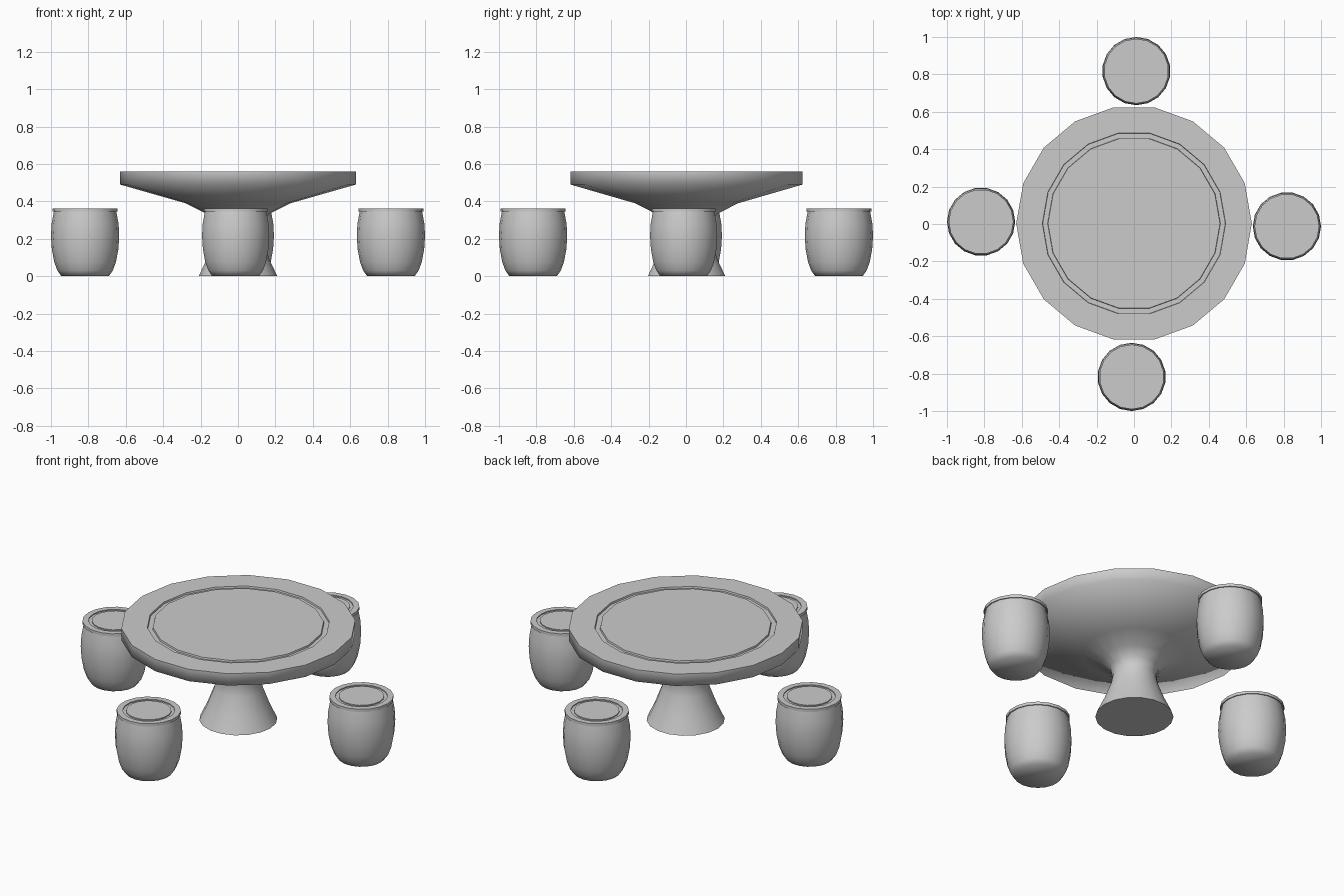
import bpy, bmesh, math
from mathutils import Matrix

cube = bpy.data.objects.get("Cube")
if cube:
    bpy.data.objects.remove(cube)

SIDES = 18

stone = bpy.data.materials.new("grey_stone")
stone.use_nodes = True
colour = (0.6, 0.6, 0.6, 1)
stone.diffuse_color = colour
stone.node_tree.nodes["Principled BSDF"].inputs["Base Color"].default_value = colour


def lathe(name, profile, smooth_angle):
    """Turn (radius, height) points, listed bottom to top, into a capped mesh."""
    bm = bmesh.new()
    rings = []
    for r, z in profile:
        rings.append([bm.verts.new(Matrix.Rotation(math.tau * i / SIDES, 3, 'Z') @
                                   Matrix.Translation((r, 0, z)).translation)
                      for i in range(SIDES)])
    for low, high in zip(rings, rings[1:]):
        for i in range(SIDES):
            j = (i + 1) % SIDES
            bm.faces.new((low[i], low[j], high[j], high[i]))
    bm.faces.new(rings[0][::-1])
    bm.faces.new(rings[-1])
    mesh = bpy.data.meshes.new(name)
    bm.to_mesh(mesh)
    bm.free()
    mesh.materials.append(stone)
    mesh.shade_smooth()
    mesh.set_sharp_from_angle(angle=math.radians(smooth_angle))
    return mesh


def place(name, mesh, location=(0, 0, 0), turn=0):
    obj = bpy.data.objects.new(name, mesh)
    obj.location = location
    obj.rotation_euler.z = turn
    bpy.context.collection.objects.link(obj)
    return obj


# Round table: flared foot, narrow neck, dished underside, grooved top
table = lathe("table", [
    (0.21, 0), (0.17, 0.085), (0.13, 0.19), (0.118, 0.25), (0.13, 0.3),
    (0.18, 0.34), (0.28, 0.39), (0.63, 0.49), (0.63, 0.56),
    (0.49, 0.56), (0.488, 0.55), (0.462, 0.55), (0.46, 0.56)], 78)
place("table", table, (0, 0.003, 0))

# Barrel stool body and its grooved lid
body = lathe("stool_body", [
    (0.127, 0), (0.148, 0.03), (0.165, 0.075), (0.178, 0.145), (0.1825, 0.215),
    (0.179, 0.28), (0.167, 0.346)], 60)
lid = lathe("stool_lid", [
    (0.16, 0.345), (0.173, 0.345), (0.173, 0.362), (0.14, 0.362),
    (0.14, 0.356), (0.122, 0.356), (0.122, 0.362)], 40)

# Four stools around the table, each slightly off its axis
for k, side in enumerate(("left", "back", "right", "front")):
    turn = k * math.pi / 2
    spot = Matrix.Rotation(turn, 3, 'Z') @ Matrix.Translation((0.8175, -0.0125, 0)).translation
    place(side + "_stool_body", body, spot, turn)
    place(side + "_stool_lid", lid, spot, turn)
